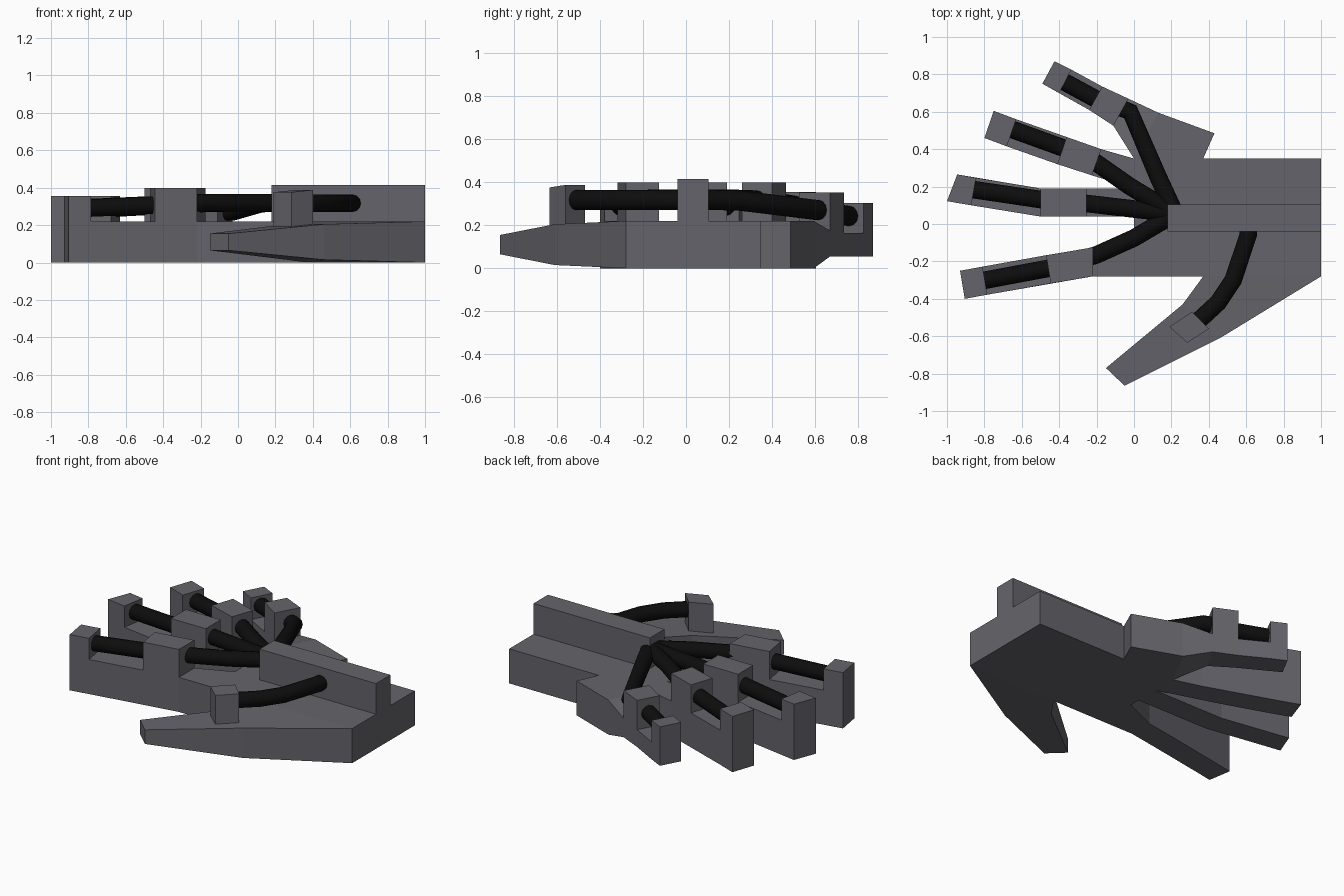
import bpy, bmesh
from math import radians

cube = bpy.data.objects.get("Cube")
if cube:
    bpy.data.objects.remove(cube, do_unlink=True)


def material(name, rgb):
    m = bpy.data.materials.new(name)
    m.use_nodes = True
    m.diffuse_color = (*rgb, 1)
    m.node_tree.nodes["Principled BSDF"].inputs["Base Color"].default_value = (*rgb, 1)
    return m


GREY = material("slate grey", (0.13, 0.127, 0.145))
BLACK = material("cable black", (0.004, 0.004, 0.004))


def loft(name, sections, raised=None):
    """Join cross-sections (point a, point b, bottom, top); raised lifts the top of a segment."""
    bm = bmesh.new()
    rings = []
    for a, b, low, high in sections:
        corners = [(*a, low), (*b, low), (*b, high), (*a, high)]
        rings.append([bm.verts.new(c) for c in corners])
    tops = []
    for r, s in zip(rings, rings[1:]):
        quads = [bm.faces.new((r[i], r[(i + 1) % 4], s[(i + 1) % 4], s[i])) for i in range(4)]
        tops.append(quads[2])
    bm.faces.new(rings[0])
    bm.faces.new(rings[-1])
    for i, height in (raised or {}).items():
        out = bmesh.ops.extrude_discrete_faces(bm, faces=[tops[i]])
        for v in out["faces"][0].verts:
            v.co.z = height
    bmesh.ops.remove_doubles(bm, verts=bm.verts, dist=0.0005)
    bmesh.ops.dissolve_limit(bm, angle_limit=radians(1), verts=bm.verts, edges=bm.edges)
    bmesh.ops.recalc_face_normals(bm, faces=bm.faces)
    mesh = bpy.data.meshes.new(name)
    bm.to_mesh(mesh)
    bm.free()
    mesh.materials.append(GREY)
    obj = bpy.data.objects.new(name, mesh)
    bpy.context.collection.objects.link(obj)
    return obj


def cable(name, points, radius=0.047):
    curve = bpy.data.curves.new(name, "CURVE")
    curve.dimensions = "3D"
    curve.bevel_depth = radius
    curve.bevel_resolution = 4
    curve.use_fill_caps = True
    spline = curve.splines.new("POLY")
    spline.points.add(len(points) - 1)
    for p, co in zip(spline.points, points):
        p.co = (*co, 1)
    curve.materials.append(BLACK)
    obj = bpy.data.objects.new(name, curve)
    bpy.context.collection.objects.link(obj)


T = 0.22  # palm thickness

# Palm and the raised rail along the wrist
loft("palm", [((0, -0.28), (0, 0.35), 0, T), ((1, -0.28), (1, 0.35), 0, T)])
loft("wrist_rail", [((0.18, -0.04), (0.18, 0.105), T, 0.415),
                    ((1, -0.04), (1, 0.105), T, 0.415)])

# Three straight fingers: root, knuckle start, knuckle end, tip start, tip end
fingers = {
    "index": [((0, -0.28), (0, -0.03)), ((-0.22, -0.28), (-0.22, -0.125)),
              ((-0.445, -0.318), (-0.47, -0.167)), ((-0.785, -0.378), (-0.81, -0.228)),
              ((-0.905, -0.4), (-0.93, -0.25))],
    "middle": [((0, 0.04), (0, 0.19)), ((-0.255, 0.04), (-0.255, 0.19)),
               ((-0.5, 0.04), (-0.5, 0.19)), ((-0.87, 0.1), (-0.845, 0.247)),
               ((-1, 0.122), (-0.945, 0.265))],
    "ring": [((0, 0.19), (0, 0.35)), ((-0.225, 0.26), (-0.175, 0.4)),
             ((-0.41, 0.32), (-0.36, 0.465)), ((-0.68, 0.415), (-0.63, 0.56)),
             ((-0.8, 0.46), (-0.75, 0.605))],
}
for name, pairs in fingers.items():
    loft(name + "_finger", [(a, b, 0, T) for a, b in pairs], {1: 0.398, 3: 0.355})

# Small finger, stepped up from the ground
loft("small_finger", [
    ((0.37, 0.35), (0.43, 0.485), 0, T),
    ((0, 0.35), (0.13, 0.595), 0, T),
    ((-0.11, 0.525), (-0.03, 0.67), 0.055, 0.175),
    ((-0.24, 0.61), (-0.17, 0.735), 0.055, 0.165),
    ((-0.40, 0.70), (-0.335, 0.825), 0.055, 0.165),
    ((-0.49, 0.75), (-0.425, 0.87), 0.055, 0.165)], {2: 0.352, 4: 0.303})

# Thumb tapering to its tip, with a cable block on top
loft("thumb", [
    ((0.37, -0.28), (1, -0.28), 0, T),
    ((0.26, -0.43), (0.46, -0.61), 0.015, 0.205),
    ((-0.15, -0.77), (-0.05, -0.865), 0.065, 0.155)])
loft("thumb_block", [
    ((0.31, -0.47), (0.4, -0.56), 0.18, 0.388),
    ((0.19, -0.55), (0.285, -0.635), 0.18, 0.376)])

# Cables from the rail to the knuckles
hub = (0.22, 0.055, 0.32)
cable("index_cable", [hub, (0, -0.075, 0.32), (-0.2, -0.165, 0.32), (-0.25, -0.18, 0.32)])
cable("middle_cable", [hub, (0, 0.08, 0.32), (-0.3, 0.115, 0.32)])
cable("ring_cable", [hub, (-0.02, 0.2, 0.32), (-0.22, 0.34, 0.315)])
cable("small_cable", [hub, (0.13, 0.25, 0.315), (-0.02, 0.6, 0.272), (-0.1, 0.63, 0.27)])
cable("thumb_cable", [(0.61, 0, 0.317), (0.61, -0.06, 0.317), (0.53, -0.3, 0.317),
                      (0.45, -0.42, 0.317), (0.32, -0.54, 0.317)])

# Cables from the knuckles to the fingertips
cable("index_tip_cable", [(-0.42, -0.23, 0.308), (-0.82, -0.305, 0.29)])
cable("middle_tip_cable", [(-0.46, 0.125, 0.308), (-0.88, 0.187, 0.29)])
cable("ring_tip_cable", [(-0.36, 0.4, 0.308), (-0.67, 0.512, 0.29)])
cable("small_tip_cable", [(-0.17, 0.65, 0.262), (-0.4, 0.775, 0.24)])
